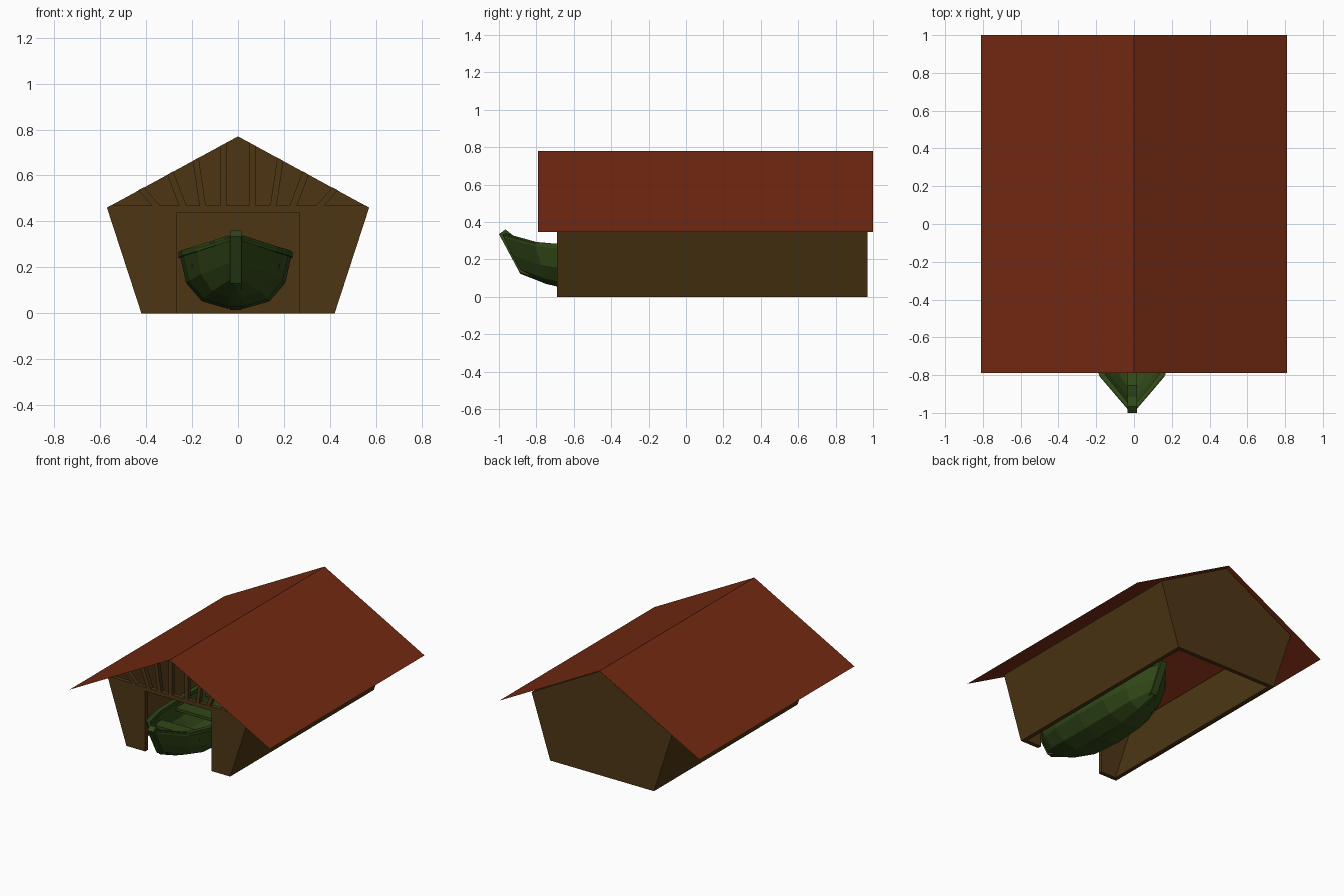
import bpy, bmesh

if "Cube" in bpy.data.objects:
    bpy.data.objects.remove(bpy.data.objects["Cube"])


def material(name, rgb):
    m = bpy.data.materials.new(name)
    m.diffuse_color = (*rgb, 1)
    m.use_nodes = True
    m.node_tree.nodes["Principled BSDF"].inputs["Base Color"].default_value = m.diffuse_color
    return m


WOOD = material("brown_wood", (0.075, 0.037, 0.007))
TILE = material("red_roof", (0.17, 0.022, 0.006))
GREEN = material("green_paint", (0.03, 0.065, 0.009))


def mesh_object(name, verts, faces, mat):
    me = bpy.data.meshes.new(name)
    me.from_pydata(verts, [], faces)
    bm = bmesh.new()
    bm.from_mesh(me)
    bmesh.ops.recalc_face_normals(bm, faces=bm.faces)
    bm.to_mesh(me)
    bm.free()
    me.materials.append(mat)
    ob = bpy.data.objects.new(name, me)
    bpy.context.collection.objects.link(ob)
    return ob


def prism(name, pts, a, b, mat, axis="y"):
    """Extrude a closed 2D profile along y (points are x,z) or x (points are y,z)."""
    n = len(pts)
    put = (lambda p, t: (p[0], t, p[1])) if axis == "y" else (lambda p, t: (t, p[0], p[1]))
    verts = [put(p, a) for p in pts] + [put(p, b) for p in pts]
    faces = [tuple(range(n)), tuple(range(2 * n - 1, n - 1, -1))]
    faces += [(i, (i + 1) % n, n + (i + 1) % n, n + i) for i in range(n)]
    return mesh_object(name, verts, faces, mat)


def solidify(ob, thickness, offset=-1):
    m = ob.modifiers.new("thickness", "SOLIDIFY")
    m.thickness, m.offset = thickness, offset


# Boathouse walls, leaning outward
FRONT, BACK, T = -0.69, 0.97, 0.03
for s, side in ((1, "right"), (-1, "left")):
    prism(f"{side}_wall", [(s * .42, 0), (s * .57, .46), (s * .54, .475), (s * .39, 0)],
          FRONT, BACK, WOOD)
prism("back_wall", [(-.42, 0), (.42, 0), (.57, .46), (0, .77), (-.57, .46)], BACK - T, BACK, WOOD)
half = [(.268, 0), (.42, 0), (.57, .46), (.555, .47)]
prism("front_wall", half + [(-x, z) for x, z in half[::-1]] + [(-.268, .44), (.268, .44)],
      FRONT, FRONT + T, WOOD)

# Fanned gable slats that end under the roof
def under_roof(x, lean):
    # follow a leaning edge from z = 0.47 up to the roof line
    z = (.77 - .54 * (x - .47 * lean)) / (1 + .54 * lean)
    return (x + lean * (z - .47), z)


for i, (x, lean, w) in enumerate([(.05, 0, .028), (.14, .15, .028), (.225, .38, .032), (.34, .9, .035)]):
    pts = [(x, .47), (x + w, .47), under_roof(x + w, lean), under_roof(x, lean)]
    for s, side in ((1, "right"), (-1, "left")):
        prism(f"gable_slat_{side}_{i}", [(s * a, b) for a, b in pts], FRONT, FRONT + T, WOOD)

# Thin pitched roof
mesh_object("roof", [(x, y, z) for y in (-.79, 1) for x, z in ((-.81, .345), (0, .778), (.81, .345))],
            [(0, 1, 4, 3), (1, 2, 5, 4)], TILE)

# Double-ended rowing boat: sheer offset, keel offset, half beam, sheer height, keel height
CX, CY = -.01, -.345
stations = [(.63, .54, .02, .335, .13), (.46, .40, .165, .288, .075),
            (.25, .24, .225, .27, .038), (0, 0, .238, .262, .028)]
stations = [(-a, -b, *r) for a, b, *r in stations] + [(a, b, *r) for a, b, *r in stations[-2::-1]]
section = [(1, 1), (.88, .46), (.6, .13), (.15, 0)]
section = section + [(-u, v) for u, v in section[::-1]]
verts = [(CX + w * u, CY + dk + (ds - dk) * v, kz + (sz - kz) * v)
         for ds, dk, w, sz, kz in stations for u, v in section]
n = len(section)
faces = [(r * n + c, r * n + c + 1, (r + 1) * n + c + 1, (r + 1) * n + c)
         for r in range(len(stations) - 1) for c in range(n - 1)]
hull = mesh_object("boat_hull", verts, faces, GREEN)
solidify(hull, .014, 0)

# Gunwale rails
for s, side in ((1, "right"), (-1, "left")):
    verts, faces = [], []
    for ds, dk, w, sz, kz in stations:
        for a, b in ((.01, 0), (.01, -.025), (-.025, -.025), (-.025, 0)):
            verts.append((CX + s * max(w + a, .004), CY + ds * .99, sz + b + .005))
    for r in range(len(stations) - 1):
        faces += [(r * 4 + c, r * 4 + (c + 1) % 4, r * 4 + 4 + (c + 1) % 4, r * 4 + 4 + c) for c in range(4)]
    faces += [(0, 1, 2, 3), tuple(len(verts) - k for k in (1, 2, 3, 4))]
    mesh_object(f"{side}_gunwale", verts, faces, GREEN)

# Keel with raised stem posts at both ends
outer = [(-.655, .335), (-.545, .13), (-.345, .06), (-.2, .03), (0, .015)]
inner = [(-.62, .36), (-.57, .32), (-.51, .16), (-.34, .085), (-.2, .05), (0, .04)]
both = lambda p: p + [(-y, z) for y, z in p[-2::-1]]
prism("keel_and_stems", [(CY + y, z) for y, z in both(outer) + both(inner)[::-1]],
      CX - .025, CX + .025, GREEN, "x")

# Bench seats
for i, (d, w) in enumerate([(-.3, .19), (0, .222), (.3, .19)]):
    prism(f"boat_seat_{i}", [(CX - w, .195), (CX + w, .195), (CX + w, .215), (CX - w, .215)],
          CY + d - .05, CY + d + .05, GREEN)
